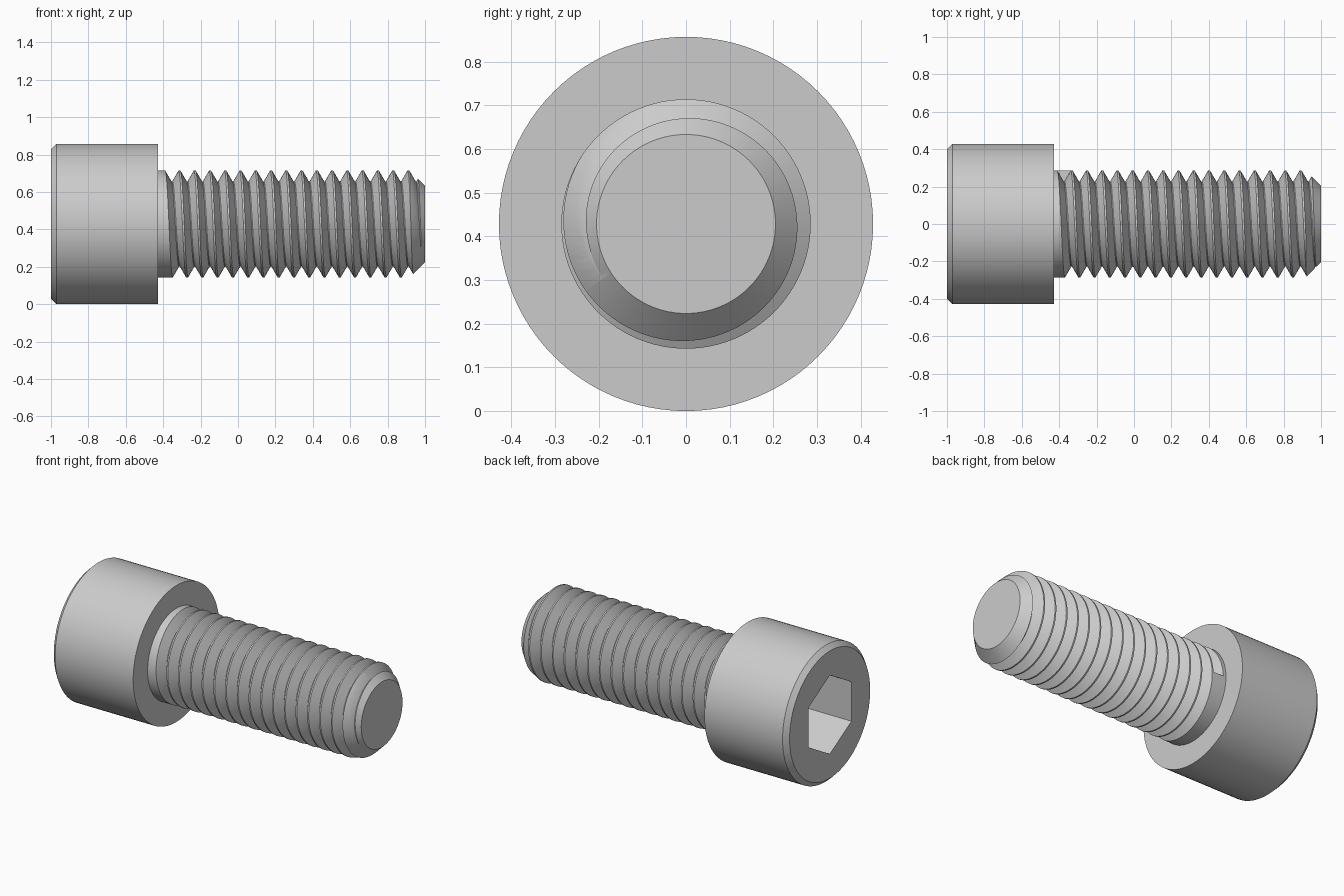
import bpy, bmesh
from math import sin, cos, tau, pi

if "Cube" in bpy.data.objects:
    bpy.data.objects.remove(bpy.data.objects["Cube"])

HEAD_R = 0.4286          # also the height of the axis above the ground
SHAFT_R, ROOT_R = 0.2857, 0.2277
SEAT = -0.4286           # underside of the head
PITCH, FIRST_ROOT, TURNS = 0.0816, -0.374, 18
START, END = -0.5, 1.25  # raw thread, before the tip is trimmed
SEGS = 96

steel = bpy.data.materials.new("grey steel")
steel.use_nodes = True
GREY = (0.6, 0.6, 0.6, 1)
steel.diffuse_color = GREY
steel.node_tree.nodes["Principled BSDF"].inputs["Base Color"].default_value = GREY


def at(x, r, a):
    """Point at distance r and angle a around the lengthwise axis."""
    return (x, r * cos(a), HEAD_R + r * sin(a))


def finish(name, bm):
    bmesh.ops.recalc_face_normals(bm, faces=bm.faces)
    mesh = bpy.data.meshes.new(name)
    bm.to_mesh(mesh)
    bm.free()
    mesh.materials.append(steel)
    obj = bpy.data.objects.new(name, mesh)
    bpy.context.collection.objects.link(obj)
    return obj


def lathe(name, profile, sides=SEGS):
    """Closed solid turned from (x, radius) points."""
    bm = bmesh.new()
    rings = [[bm.verts.new(at(x, r, pi / 2 + tau * i / sides)) for i in range(sides)]
             for x, r in profile]
    for a, b in zip(rings, rings[1:]):
        for i in range(sides):
            j = (i + 1) % sides
            bm.faces.new((a[i], a[j], b[j], b[i]))
    bm.faces.new(rings[0])
    bm.faces.new(rings[-1])
    return finish(name, bm)


def cut(obj, tool, operation):
    """Apply a boolean, drop the tool, then smooth the rounded faces."""
    tool.hide_render = True
    mod = obj.modifiers.new("cut", 'BOOLEAN')
    mod.operation, mod.solver, mod.object = operation, 'EXACT', tool
    bpy.ops.object.select_all(action='DESELECT')
    bpy.context.view_layer.objects.active = obj
    obj.select_set(True)
    bpy.ops.object.modifier_apply(modifier=mod.name)
    bpy.data.objects.remove(tool)
    bpy.ops.object.shade_smooth_by_angle(angle=pi / 6)


def thread_column(t):
    """Lengthwise thread profile after a fraction t of one turn."""
    points = [(START, SHAFT_R)]
    for k in range(-1, TURNS + 1):
        root = FIRST_ROOT + PITCH * (k + t)
        for offset, r in ((-0.036, SHAFT_R), (-0.0025, ROOT_R),
                          (0.0025, ROOT_R), (0.036, SHAFT_R)):
            x = root + offset
            # Flat lead-in and lead-out turns close the seam
            if k == -1:
                x, r = START + (x - START) * t, SHAFT_R
            elif k == TURNS:
                x, r = END + (x - END) * (1 - t), SHAFT_R
            points.append((x, r))
    return points + [(END, SHAFT_R)]


def threaded_rod(name):
    bm = bmesh.new()
    columns = [[bm.verts.new(at(x, r, tau * j / SEGS)) for x, r in thread_column(j / SEGS)]
               for j in range(SEGS + 1)]
    for a, b in zip(columns, columns[1:]):
        for i in range(len(a) - 1):
            bm.faces.new((a[i], a[i + 1], b[i + 1], b[i]))
    bmesh.ops.remove_doubles(bm, verts=bm.verts, dist=0.00002)
    bmesh.ops.holes_fill(bm, edges=[e for e in bm.edges if e.is_boundary], sides=0)
    return finish(name, bm)


# Cylindrical head with a bevelled rim and a hexagonal socket
head = lathe("head", [(-1, 0.4), (-0.9714, HEAD_R), (SEAT, HEAD_R)])
socket = lathe("socket_cutter", [(-1.1, 0.2475), (-0.643, 0.2475)], sides=6)
cut(head, socket, 'DIFFERENCE')

# Threaded shaft trimmed to a chamfered tip
shaft = threaded_rod("threaded_shaft")
blank = lathe("tip_trimmer", [(-0.45, 0.3), (0.905, 0.3), (1, 0.205)])
cut(shaft, blank, 'INTERSECT')
